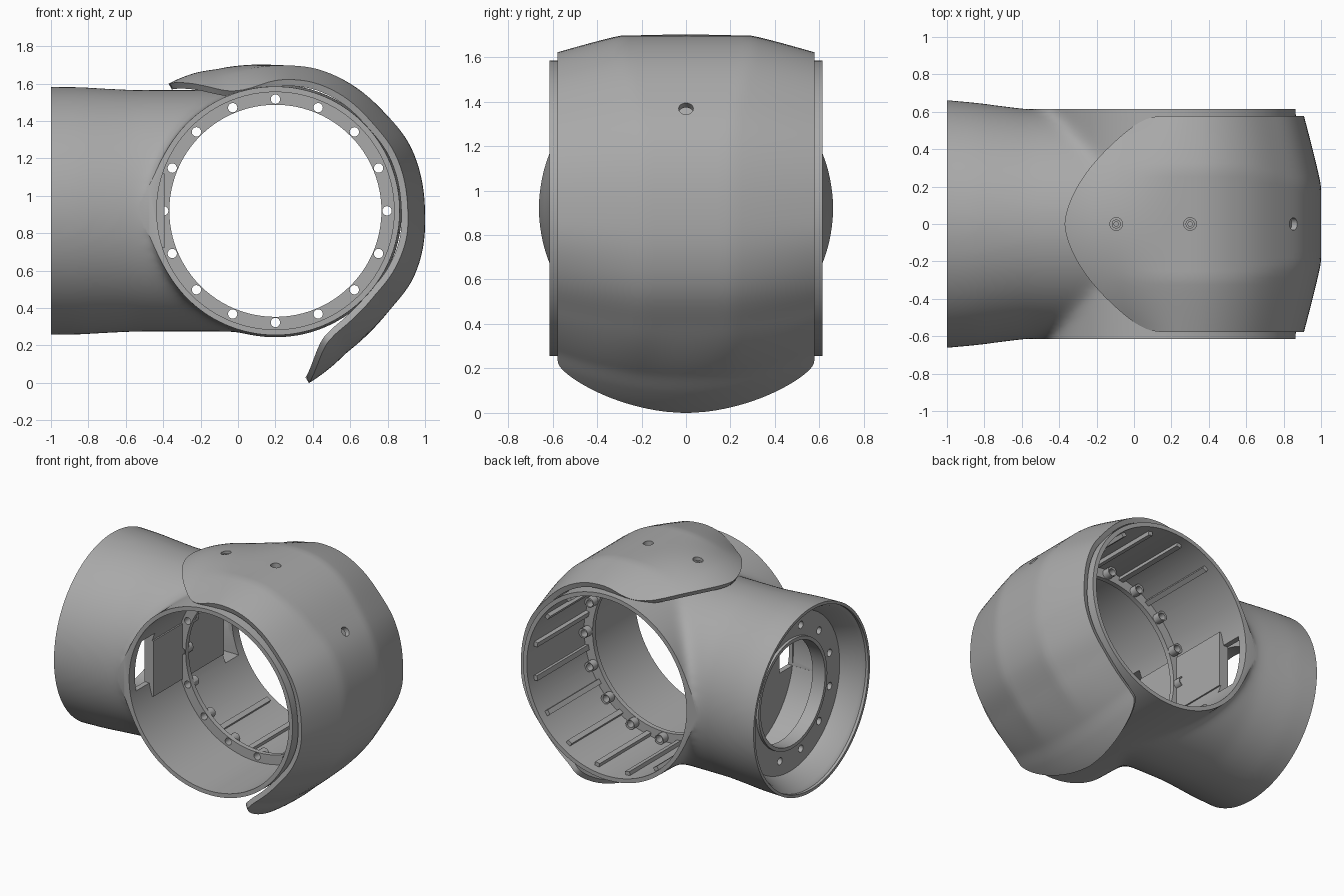
import bpy, bmesh, math
from mathutils import Matrix, Vector

if "Cube" in bpy.data.objects:
    bpy.data.objects.remove(bpy.data.objects["Cube"], do_unlink=True)

CX, CZ = 0.2, 0.92          # barrel axis
BARREL = Matrix.Translation((CX, 0, CZ)) @ Matrix.Rotation(-math.pi / 2, 4, 'X')
TUBE = Matrix.Translation((0, 0, CZ)) @ Matrix.Rotation(math.pi / 2, 4, 'Y')

grey = bpy.data.materials.new("housing grey")
grey.use_nodes = True
COLOUR = (0.4, 0.4, 0.4, 1)
grey.diffuse_color = COLOUR
grey.node_tree.nodes["Principled BSDF"].inputs["Base Color"].default_value = COLOUR


def make(name, bm):
    bmesh.ops.recalc_face_normals(bm, faces=bm.faces)
    me = bpy.data.meshes.new(name)
    bm.to_mesh(me)
    bm.free()
    me.materials.append(grey)
    ob = bpy.data.objects.new(name, me)
    bpy.context.collection.objects.link(ob)
    return ob


def lathe(name, profile, matrix, steps=96):
    """Revolve (radius, height) points around an axis."""
    bm = bmesh.new()
    verts = [bm.verts.new((r, 0, h)) for r, h in profile]
    edges = [bm.edges.new(p) for p in zip(verts, verts[1:])]
    bmesh.ops.spin(bm, geom=verts + edges, cent=(0, 0, 0), axis=(0, 0, 1),
                   angle=math.tau, steps=steps, use_merge=True)
    bmesh.ops.remove_doubles(bm, verts=bm.verts, dist=1e-5)
    bm.transform(matrix)
    return make(name, bm)


def box(bm, lo, hi):
    lo, hi = Vector(lo), Vector(hi)
    m = Matrix.Translation((lo + hi) / 2) @ Matrix.Diagonal((*(hi - lo), 1))
    bmesh.ops.create_cube(bm, size=1, matrix=m)


def rod(bm, matrix, radius, depth, sides=16):
    bmesh.ops.create_cone(bm, cap_ends=True, segments=sides, radius1=radius,
                          radius2=radius, depth=depth, matrix=matrix)


def around(axis, angle, radius, height):
    return axis @ Matrix.Rotation(angle, 4, 'Z') @ Matrix.Translation((radius, 0, height))


def apply(ob, kind, **settings):
    mod = ob.modifiers.new(kind.title(), kind)
    for key, value in settings.items():
        setattr(mod, key, value)
    bpy.context.view_layer.objects.active = ob
    bpy.ops.object.modifier_apply(modifier=mod.name)


def combine(ob, other, operation='DIFFERENCE'):
    apply(ob, 'BOOLEAN', operation=operation, object=other, solver='EXACT')
    bpy.data.objects.remove(other, do_unlink=True)


def smooth(ob, angle=30):
    bpy.ops.object.select_all(action='DESELECT')
    ob.select_set(True)
    bpy.context.view_layer.objects.active = ob
    bpy.ops.object.shade_smooth_by_angle(angle=math.radians(angle))


def clamp(v):
    return min(max(v, 0), 1)


def ease(v):
    v = clamp(v)
    return v * v * (3 - 2 * v)


def interp(points, x):
    """Smooth curve through sorted (x, value) points."""
    pts = [points[0]] + points + [points[-1]]
    for i in range(1, len(pts) - 2):
        (x1, a), (x2, b) = pts[i], pts[i + 1]
        if x <= x2 or i == len(pts) - 3:
            span = x2 - x1
            t = clamp((x - x1) / span)
            m1 = (b - pts[i - 1][1]) / (x2 - pts[i - 1][0]) * span
            m2 = (pts[i + 2][1] - a) / (pts[i + 2][0] - x1) * span
            return (a + m1 * t + (3 * (b - a) - 2 * m1 - m2) * t ** 2
                    + (2 * (a - b) + m1 + m2) * t ** 3)


# Outer body: barrel and side tube (taller than wide at the barrel) blended into one skin
body = lathe("housing_body", [(0, -.72), (.664, -.72), (.666, -.6), (.678, 0),
                              (.666, .6), (.664, .72), (0, .72)], BARREL)
neck = lathe("neck", [(0, -1.15), (.67, -1.15), (.663, -1), (.65, -.85), (.63, -.7),
                      (.613, -.56), (.613, .1), (0, .1)], TUBE)
for v in neck.data.vertices:
    v.co.z += (v.co.z - CZ) * .055 * clamp((v.co.x + 1) / .44)
combine(body, neck, 'UNION')
apply(body, 'REMESH', mode='VOXEL', voxel_size=.02)
apply(body, 'SMOOTH', factor=.5, iterations=32)

# Flat ends
bm = bmesh.new()
box(bm, (-1.4, -1, 0), (-1, 1, 2))
for s in (-1, 1):
    ya, yb = sorted((s * .615, s * .9))
    box(bm, (-.56, ya, 0), (1.2, yb, 2))
combine(body, make("trim", bm))

# Barrel bore with a thin flange, tube recess with an end plate and cavity
combine(body, lathe("bore", [(0, -.8), (.635, -.8), (.635, -.07), (.567, -.07),
                             (.567, -.035), (.635, -.035), (.635, .8), (0, .8)], BARREL))
combine(body, lathe("recess", [(0, -1.1), (.642, -1.1), (.642, -.98), (.62, -.96),
                               (.56, -.83), (.365, -.83), (.365, -.75), (.56, -.75),
                               (.56, -.462), (0, -.462)], TUBE))

# Two windows between barrel and tube, the back one turned upside down
bm = bmesh.new()
for s in (-1, 1):
    ya, yb = sorted((s * .4, s * .55))
    za, zb = sorted((CZ + s * .11, CZ - s * .26))
    box(bm, (-.6, ya, za), (-.3, yb, zb))
combine(body, make("windows", bm))

# Bosses behind the flange, then bolt holes in the flange and the end plate
bosses, holes = bmesh.new(), bmesh.new()
for i in range(16):
    rod(bosses, around(BARREL, math.tau * i / 16, .603, -.015), .035, .07)
    rod(holes, around(BARREL, math.tau * i / 16, .597, 0), .025, .6)
for i in range(12):
    rod(holes, around(TUBE, math.tau * (i + .5) / 12, .46, -.79), .026, .16)
combine(body, make("bosses", bosses), 'UNION')
combine(body, make("bolt_holes", holes))
smooth(body)

# Raised lip around the end plate hole
smooth(lathe("end_plate_lip", [(.365, -.76), (.365, -.85), (.39, -.85), (.39, -.82)], TUBE))

# Flat pad on the barrel wall between the windows
bm = bmesh.new()
box(bm, (-.45, -.4, CZ - .2), (-.392, .4, CZ + .2))
make("wall_pad", bm)

# Ribs lining the back half of the barrel
bm = bmesh.new()
for i in range(16):
    a = math.tau * (i + .5) / 16
    if math.cos(a) > -.8:
        m = around(BARREL, a, .628, .25) @ Matrix.Diagonal((.04, .035, .6, 1))
        bmesh.ops.create_cube(bm, size=1, matrix=m)
make("inner_ribs", bm)

# Wrap-around cover: centre-line radius by angle, falling away to both sides
RADIUS = [(-79, .938), (-70, .885), (-62, .845), (-42, .81), (-27, .82), (-16, .815),
          (0, .8), (26, .8), (42, .785), (60, .789), (74, .79), (90, .78),
          (111, .816), (121, .856), (130, .888)]
LOW, HIGH = -79, 130


def half_width(a):
    u = 0
    if a > 94:
        u = (a - 94) / (HIGH - 94)
    elif a < -67:
        u = (-67 - a) / (-67 - LOW)
    return .577 * max(1 - u ** 2, .0004) ** .65


def drop(a, y):
    y = abs(y)
    top = ease((a - 20) / 50)
    low = ease((-5 - a) / 25)
    side = .092 - .017 * top + .02 * low
    start = .2 + .09 * top
    flat = side * (max(0, y - start) / (.577 - start)) ** 1.1
    if a > 0:
        k = ease((a - 84) / 38)
        return flat * (1 - k) + k * .62 * y * y
    k = ease((-40 - a) / 27)
    return flat * (1 - k) + k * .36 * y * y


bm = bmesh.new()
ROWS, COLS = 120, 32
grid = []
for i in range(ROWS + 1):
    f = i / ROWS
    f -= .13 * math.sin(math.tau * f)      # denser toward the rounded ends
    a = LOW + (HIGH - LOW) * f
    row = []
    for j in range(COLS + 1):
        y = (2 * j / COLS - 1) * half_width(a)
        r = interp(RADIUS, a) - drop(a, y)
        row.append(bm.verts.new((CX + r * math.cos(math.radians(a)), y,
                                 CZ + r * math.sin(math.radians(a)))))
    grid.append(row)
for p, q in zip(grid, grid[1:]):
    for j in range(COLS):
        bm.faces.new((p[j], p[j + 1], q[j + 1], q[j]))
cover = make("outer_cover", bm)
middle = cover.data.polygons[ROWS // 2 * COLS + COLS // 2]
if middle.normal.dot(middle.center - Vector((CX, 0, CZ))) < 0:
    cover.data.flip_normals()
apply(cover, 'SOLIDIFY', thickness=.036, offset=-1)

# Screw holes through the cover, with sunken screw heads in the two upper ones
bm = bmesh.new()
for x in (-.095, .3):
    rod(bm, Matrix.Translation((x, 0, 1.68)), .034, .2, 24)
rod(bm, Matrix.Translation((.87, 0, 1.38)) @ Matrix.Rotation(math.radians(56), 4, 'Y'),
    .033, .3, 24)
combine(cover, make("cover_holes", bm))
smooth(cover, 35)
for i, x in enumerate((-.095, .3)):
    seat = Matrix.Translation((x, 0, 1.655))
    lathe("cover_screw_%d" % (i + 1), [(0, -.01), (.012, -.01), (.012, .01), (.024, .01),
                                       (.024, -.04), (0, -.04)], seat, 20)
